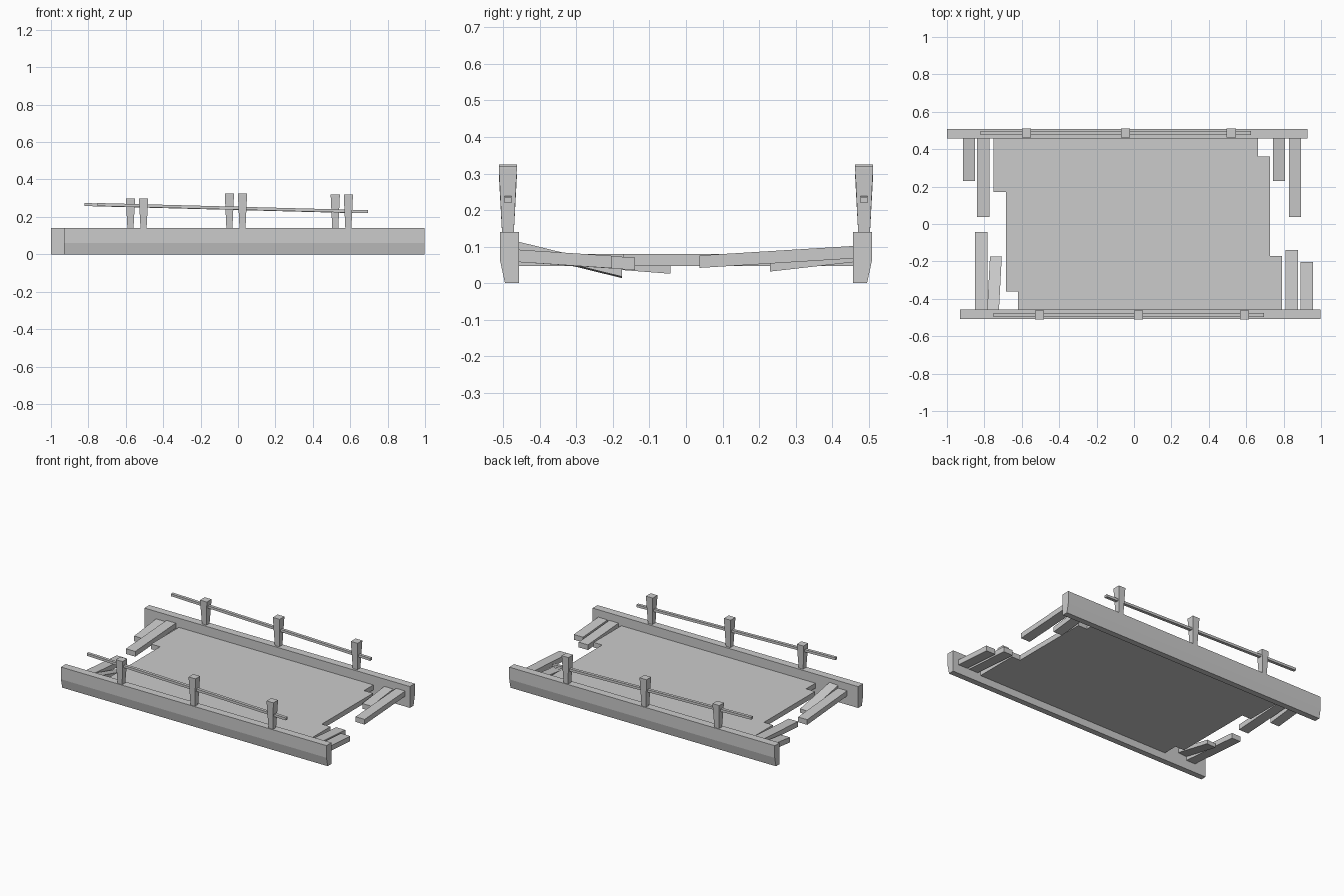
import bpy, bmesh
from mathutils import Vector

if "Cube" in bpy.data.objects:
    bpy.data.objects.remove(bpy.data.objects["Cube"])

grey = bpy.data.materials.new("weathered_grey")
grey.diffuse_color = (0.6, 0.6, 0.6, 1)
grey.use_nodes = True
grey.node_tree.nodes["Principled BSDF"].inputs["Base Color"].default_value = grey.diffuse_color


def loft(name, rings):
    """Solid skinned through matching rings of points, capped at both ends."""
    bm = bmesh.new()
    loops = [[bm.verts.new(p) for p in ring] for ring in rings]
    n = len(loops[0])
    bm.faces.new(loops[0])
    bm.faces.new(loops[-1])
    for a, b in zip(loops, loops[1:]):
        for i in range(n):
            j = (i + 1) % n
            bm.faces.new((a[i], a[j], b[j], b[i]))
    bmesh.ops.recalc_face_normals(bm, faces=bm.faces)
    mesh = bpy.data.meshes.new(name)
    bm.to_mesh(mesh)
    bm.free()
    mesh.materials.append(grey)
    obj = bpy.data.objects.new(name, mesh)
    bpy.context.collection.objects.link(obj)
    return obj


def square(x, y, z, r):
    return [(x - r, y - r, z), (x + r, y - r, z), (x + r, y + r, z), (x - r, y + r, z)]


def plank(name, x0, x1, y0, y1, z0, z1, thick=0.034, shift=0, roll=0):
    """Board from the beam (y0, top z0) to its broken end (y1, top z1)."""
    def ring(y, z, dx):
        return [(x0 + dx, y, z - thick), (x1 + dx, y, z - thick + roll),
                (x1 + dx, y, z + roll), (x0 + dx, y, z)]
    return loft(name, [ring(y0, z0, 0), ring(y1, z1, shift)])


# Both sides: the front one is mirrored and slid along x
for side, s, dx in (("back", 1, 0), ("front", -1, 0.07)):
    # Side beam with tapered lower outer face
    profile = [(0.457, 0), (0.495, 0), (0.508, 0.06), (0.508, 0.14), (0.457, 0.14)]
    loft(side + "_beam", [[(x + dx, s * y, z) for y, z in profile]
                          for x in (-1.0, 0.928)])
    # Flared posts
    for i, (x, top) in enumerate(((-0.575, 0.297), (-0.046, 0.325), (0.52, 0.319))):
        loft(f"{side}_post_{i + 1}", [square(x + dx, s * 0.487, 0.135, 0.016),
                                      square(x + dx, s * 0.487, top - 0.006, 0.0245),
                                      square(x + dx, s * 0.487, top, 0.0245)])
    # Sloping handrail
    rings = []
    for x, z in ((-0.82, 0.266), (0.625, 0.228)):
        rings.append([(x + dx, s * 0.487 + a * 0.01, z + b * 0.008)
                      for a, b in ((-1, -1), (1, -1), (1, 1), (-1, 1))])
    loft(side + "_handrail", rings)

# Deck with stepped ends
outline = [(-0.75, 0.46), (-0.75, 0.17), (-0.685, 0.17), (-0.685, -0.36),
           (-0.62, -0.36), (-0.62, -0.46), (0.79, -0.46), (0.79, -0.17),
           (0.728, -0.17), (0.728, 0.36), (0.663, 0.36), (0.663, 0.46)]
loft("deck", [[(x, y, z) for x, y in outline] for z in (0.047, 0.08)])

# Broken planks along the back beam
plank("back_left_short_plank", -0.915, -0.85, 0.46, 0.23, 0.092, 0.066)
plank("back_left_long_plank", -0.84, -0.772, 0.46, 0.037, 0.102, 0.076)
plank("back_right_short_plank", 0.742, 0.807, 0.46, 0.23, 0.092, 0.066)
plank("back_right_long_plank", 0.828, 0.894, 0.46, 0.037, 0.102, 0.076)

# Broken planks along the front beam
plank("front_left_long_plank", -0.85, -0.784, -0.46, -0.043, 0.092, 0.06)
plank("front_left_twisted_plank", -0.785, -0.722, -0.46, -0.175, 0.11, 0.04,
      thick=0.026, shift=0.015, roll=0.004)
plank("front_right_long_plank", 0.81, 0.877, -0.46, -0.14, 0.092, 0.07)
plank("front_right_short_plank", 0.89, 0.957, -0.46, -0.203, 0.092, 0.075)
